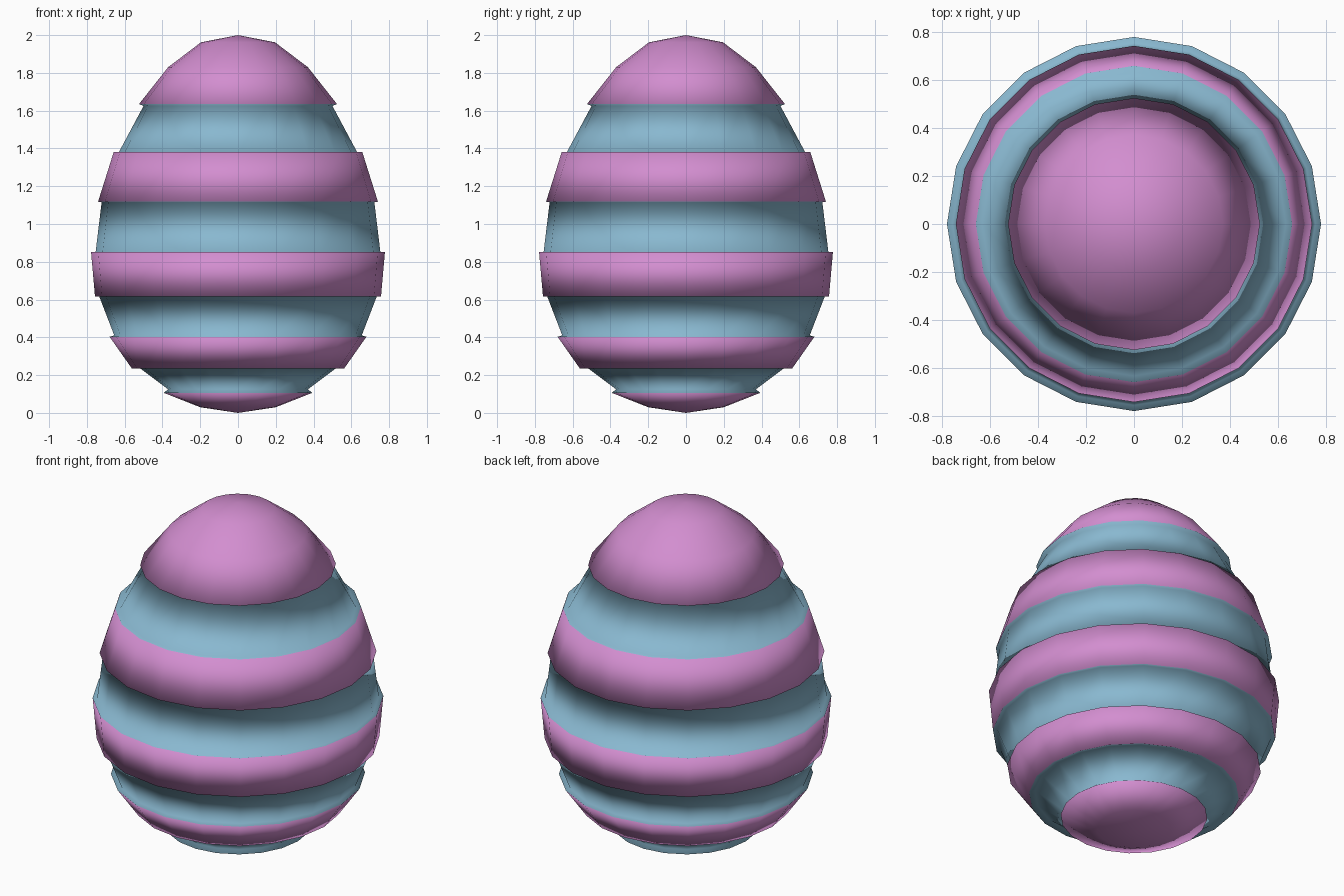
import bpy, bmesh, math

if "Cube" in bpy.data.objects:
    bpy.data.objects.remove(bpy.data.objects["Cube"])

SIDES = 20
PINK, BLUE = 0, 1

# Profile (radius, height) from base to top; each entry's colour is the face leading up to it
profile = [
    (0.20, 0.03, PINK), (0.393, 0.106, PINK),   # base cap
    (0.37, 0.125, BLUE), (0.53, 0.245, BLUE),
    (0.562, 0.235, BLUE), (0.68, 0.403, PINK),  # lower raised stripe
    (0.655, 0.41, BLUE), (0.735, 0.617, BLUE),
    (0.757, 0.615, BLUE), (0.778, 0.853, PINK), # widest raised stripe
    (0.754, 0.85, BLUE), (0.722, 1.115, BLUE),
    (0.741, 1.118, BLUE), (0.658, 1.381, PINK), # upper raised stripe
    (0.632, 1.378, BLUE), (0.50, 1.625, BLUE),
    (0.524, 1.635, BLUE), (0.37, 1.83, PINK),   # top cap
    (0.196, 1.962, PINK),
]


def material(name, rgb):
    m = bpy.data.materials.new(name)
    m.diffuse_color = (*rgb, 1)
    m.use_nodes = True
    m.node_tree.nodes["Principled BSDF"].inputs["Base Color"].default_value = m.diffuse_color
    return m


bm = bmesh.new()


def ring(r, z):
    return [bm.verts.new((r * math.cos(2 * math.pi * i / SIDES),
                          r * math.sin(2 * math.pi * i / SIDES), z)) for i in range(SIDES)]


def add_face(verts, colour):
    f = bm.faces.new(verts)
    f.material_index = colour
    f.smooth = True


# Striped shell
rings = [ring(r, z) for r, z, _ in profile]
for k in range(1, len(rings)):
    a, b = rings[k - 1], rings[k]
    for i in range(SIDES):
        j = (i + 1) % SIDES
        add_face((a[i], a[j], b[j], b[i]), profile[k][2])

# Poles
bottom, top = bm.verts.new((0, 0, 0)), bm.verts.new((0, 0, 2))
for i in range(SIDES):
    j = (i + 1) % SIDES
    add_face((bottom, rings[0][j], rings[0][i]), PINK)
    add_face((top, rings[-1][i], rings[-1][j]), PINK)

mesh = bpy.data.meshes.new("striped_egg")
bm.to_mesh(mesh)
bm.free()
mesh.materials.append(material("pink", (0.65, 0.27, 0.63)))
mesh.materials.append(material("blue", (0.25, 0.48, 0.63)))
egg = bpy.data.objects.new("striped_egg", mesh)
bpy.context.collection.objects.link(egg)
